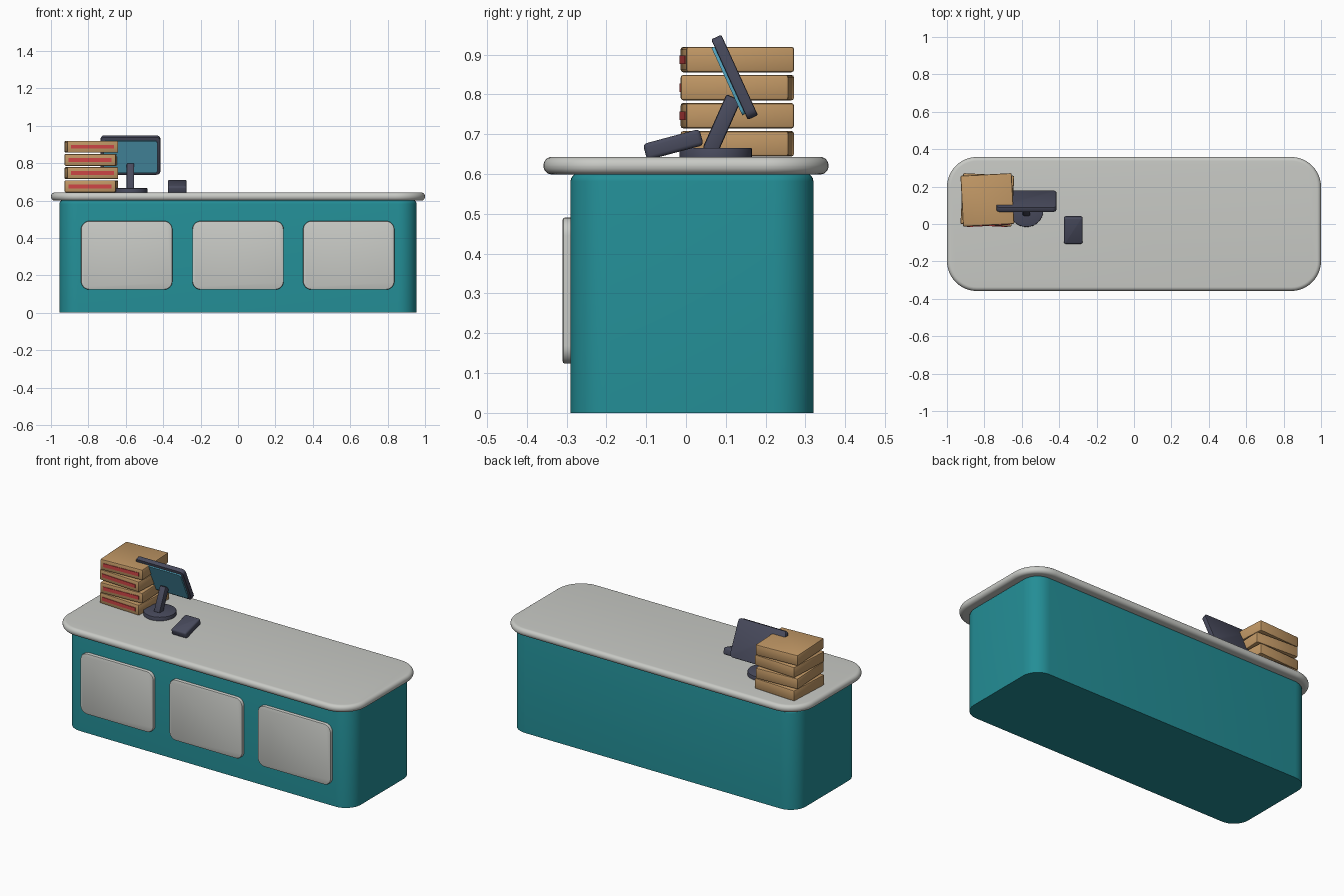
import bpy, bmesh, math
from mathutils import Matrix, Vector

if "Cube" in bpy.data.objects:
    bpy.data.objects.remove(bpy.data.objects["Cube"])


def material(name, rgb):
    m = bpy.data.materials.new(name)
    m.diffuse_color = (*rgb, 1.0)
    m.use_nodes = True
    m.node_tree.nodes["Principled BSDF"].inputs["Base Color"].default_value = m.diffuse_color
    return m


TEAL = material("teal", (0.017, 0.27, 0.305))
GREY = material("light grey", (0.58, 0.59, 0.56))
CARD = material("cardboard", (0.53, 0.31, 0.13))
DARK = material("dark slate", (0.066, 0.07, 0.11))
BLUE = material("screen blue", (0.09, 0.38, 0.53))
RED = material("label red", (0.62, 0.06, 0.06))


def finish(bm, name, mat, loc, rot):
    """Turn a bmesh into a placed, coloured, smooth-by-angle object."""
    bmesh.ops.recalc_face_normals(bm, faces=bm.faces)
    me = bpy.data.meshes.new(name)
    bm.to_mesh(me)
    bm.free()
    me.materials.append(mat)
    ob = bpy.data.objects.new(name, me)
    ob.location, ob.rotation_euler = loc, rot
    bpy.context.collection.objects.link(ob)
    bpy.ops.object.select_all(action='DESELECT')
    ob.select_set(True)
    bpy.context.view_layer.objects.active = ob
    bpy.ops.object.shade_smooth_by_angle(angle=math.radians(35))
    return ob


def rounded_box(name, mat, loc, size, corner=0.0, rim=0.0, axis=2,
                rims=(1, -1), rot=(0, 0, 0), segs=8, rim_segs=4):
    """Box with corners rounded around one axis, then its rims rounded."""
    bm = bmesh.new()
    bmesh.ops.create_cube(bm, size=1, matrix=Matrix.Diagonal((*size, 1)))
    if corner:
        along = [e for e in bm.edges
                 if abs((e.verts[0].co - e.verts[1].co)[axis]) > 1e-5]
        bmesh.ops.bevel(bm, geom=along, offset=corner, segments=segs,
                        profile=0.5, affect='EDGES')
    if rim:
        edges = [e for e in bm.edges for s in rims
                 if all(abs(v.co[axis] - s * size[axis] / 2) < 1e-5
                        for v in e.verts)]
        bmesh.ops.bevel(bm, geom=edges, offset=rim, segments=rim_segs,
                        profile=0.5, affect='EDGES')
    return finish(bm, name, mat, loc, rot)


# Counter body and worktop
rounded_box("counter_body", TEAL, (0, 0.015, 0.301), (1.91, 0.61, 0.602),
            0.1, 0.02, rims=(1,))
rounded_box("worktop", GREY, (0, 0, 0.621), (2.0, 0.716, 0.044),
            0.16, 0.021, segs=12, rim_segs=6)

# Three raised front panels
for i, x in enumerate((-0.595, 0, 0.592)):
    rounded_box(f"front_panel_{i + 1}", GREY, (x, -0.295, 0.307),
                (0.488, 0.03, 0.367), 0.045, 0.006, axis=1, rims=(-1,),
                rim_segs=2)

# Stack of boxes, alternately turned, each with a front label
for i in range(4):
    turn = math.radians(3 if i % 2 else -3)
    centre = Vector((-0.784, 0.129, 0.676 + i * 0.0705))
    rounded_box(f"parcel_{i + 1}", CARD, centre, (0.274, 0.272, 0.064),
                0.007, 0.007, rot=(0, 0, turn), segs=2, rim_segs=2)
    offset = Matrix.Rotation(turn, 3, 'Z') @ Vector((0, -0.1355, 0))
    rounded_box(f"parcel_label_{i + 1}", RED, centre + offset,
                (0.23, 0.008, 0.021), rot=(0, 0, turn))

# Monitor: round foot, leaning neck, tilted housing and screen
bm = bmesh.new()
bmesh.ops.create_cone(bm, cap_ends=True, segments=32, radius1=0.091,
                      radius2=0.091, depth=0.024)
rim_edges = [e for e in bm.edges if all(v.co.z > 0 for v in e.verts)]
bmesh.ops.bevel(bm, geom=rim_edges, offset=0.004, segments=2,
                profile=0.5, affect='EDGES')
finish(bm, "monitor_foot", DARK, (-0.575, 0.075, 0.654), (0, 0, 0))
rounded_box("monitor_neck", DARK, (-0.575, 0.09, 0.725),
            (0.04, 0.04, 0.148), 0.006, 0.006,
            rot=(math.radians(-24), 0, 0), segs=2, rim_segs=2)
tilt = math.radians(24.5)
centre = Vector((-0.575, 0.122, 0.843))
rounded_box("monitor_housing", DARK, centre, (0.32, 0.028, 0.222),
            0.02, 0.004, axis=1, rot=(tilt, 0, 0), segs=4, rim_segs=2)
offset = Matrix.Rotation(tilt, 3, 'X') @ Vector((0, -0.0175, -0.002))
rounded_box("monitor_screen", BLUE, centre + offset, (0.288, 0.009, 0.186),
            0.012, axis=1, rot=(tilt, 0, 0), segs=3)

# Card reader lying at a slope
rounded_box("card_reader", DARK, (-0.325, -0.032, 0.674),
            (0.1, 0.147, 0.042), 0.01, 0.01,
            rot=(math.radians(15), 0, 0), segs=3, rim_segs=3)
